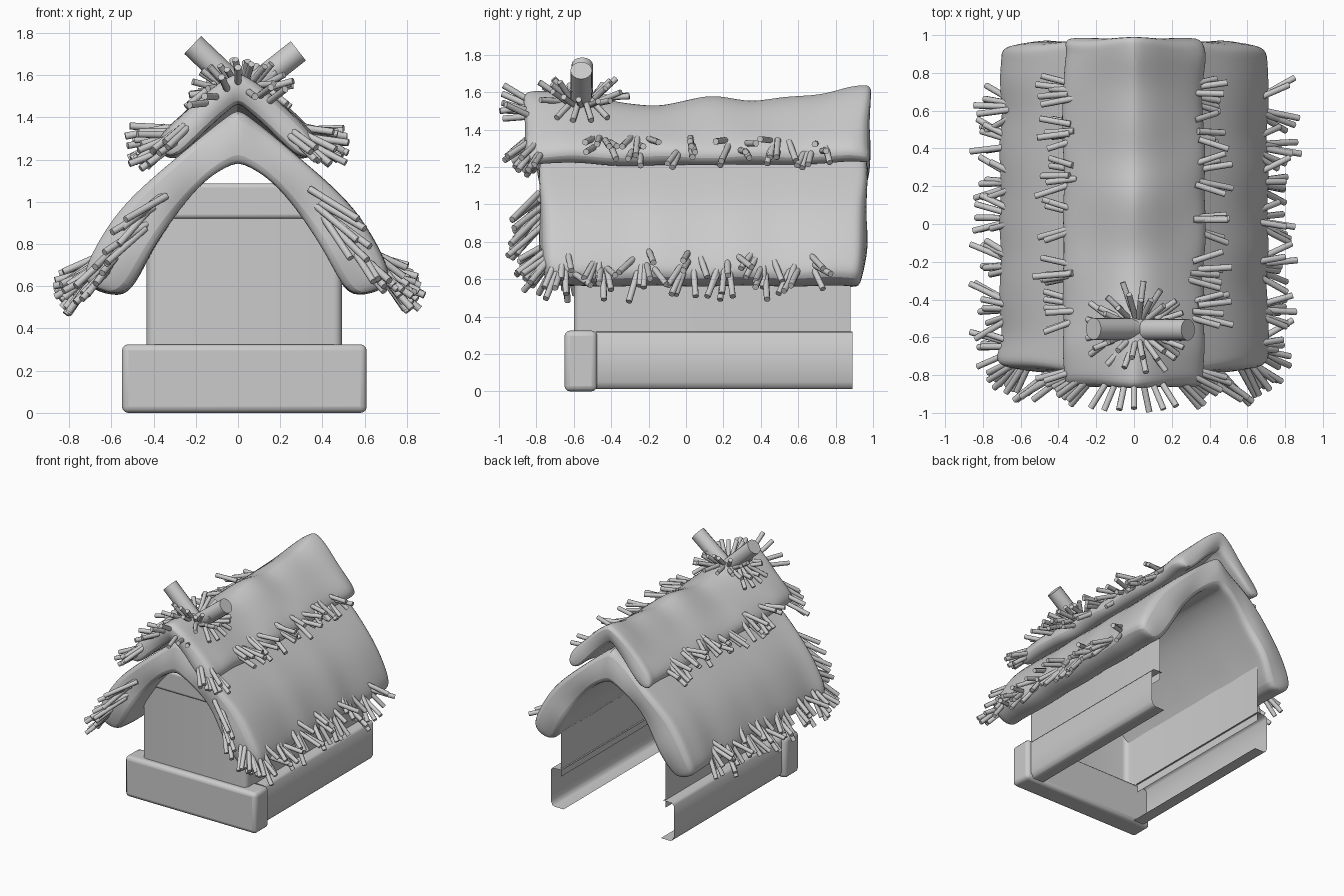
import bpy, bmesh, math, random
from mathutils import Vector

if "Cube" in bpy.data.objects:
    bpy.data.objects.remove(bpy.data.objects["Cube"])

rnd = random.Random(7)
CX = 0.03  # centre line of the house body


def make(name, bm, bevel=0, subsurf=0):
    bmesh.ops.recalc_face_normals(bm, faces=bm.faces)
    me = bpy.data.meshes.new(name)
    bm.to_mesh(me)
    bm.free()
    ob = bpy.data.objects.new(name, me)
    bpy.context.collection.objects.link(ob)
    if bevel:
        m = ob.modifiers.new("bevel", 'BEVEL')
        m.width, m.segments = bevel, 3
    if subsurf:
        m = ob.modifiers.new("smooth", 'SUBSURF')
        m.levels = m.render_levels = subsurf
    bpy.context.view_layer.objects.active = ob
    ob.select_set(True)
    bpy.ops.object.shade_smooth_by_angle(angle=math.radians(50))
    ob.select_set(False)
    return ob


def box(name, lo, hi, bevel):
    bm = bmesh.new()
    bmesh.ops.create_cube(bm, size=1)
    for v in bm.verts:
        v.co = Vector([lo[i] + (v.co[i] + .5) * (hi[i] - lo[i]) for i in range(3)])
    return make(name, bm, bevel=bevel)


def sheet(name, pts, offset):
    """Sweep an open outline along an offset vector."""
    bm = bmesh.new()
    a = [bm.verts.new(p) for p in pts]
    b = [bm.verts.new(Vector(p) + Vector(offset)) for p in pts]
    for i in range(len(pts) - 1):
        bm.faces.new((a[i], a[i + 1], b[i + 1], b[i]))
    return make(name, bm)


def roof(name, outer, inner, stations, ridge, wave, phase, zw, amp):
    """Loft a thick gable section along y with wavy eaves, ends and ridge."""
    full = lambda h: [(-x, z) for x, z in reversed(h[1:])] + h
    out, inn = full(outer), full(inner)
    n, xmax, bm, rings = len(out), max(p[0] for p in outer), bmesh.new(), []
    for k, (y, dz) in enumerate(zip(stations, ridge)):
        end = -1 if k < 2 else 1 if k >= len(stations) - 2 else 0
        ring = []
        for x, z in out + inn[::-1]:
            t = abs(x) / xmax
            s = wave * t ** 3 * math.sin(phase + y * 13 + (1 if x < 0 else 0))
            tuck = 0.025 * t ** 4 * abs(end)
            yy = y + end * amp * math.cos(2 * math.pi * (z - zw) / 0.38) - end * tuck
            ring.append(bm.verts.new((x + math.copysign(s - tuck * .5, x) * (t > 0), yy,
                                      z + dz * (1 - t) - s * .4)))
        rings.append(ring)
    m = 2 * n
    for a, b in zip(rings, rings[1:]):
        for i in range(m):
            bm.faces.new((a[i], a[(i + 1) % m], b[(i + 1) % m], b[i]))
    for r in (rings[0], rings[-1]):
        for i in range(n - 1):
            bm.faces.new((r[i], r[i + 1], r[m - 2 - i], r[m - 1 - i]))
    # Keep the underside of the ridge crisp
    crease = bm.edges.layers.float.new("crease_edge")
    for e in bm.edges:
        if all(abs(v.co.x) < 1e-5 for v in e.verts):
            e[crease] = .35
    return make(name, bm, subsurf=2)


def rod(bm, p, d, length, radius, sides=8):
    d = Vector(d).normalized()
    mat = Vector((0, 0, 1)).rotation_difference(d).to_matrix().to_4x4()
    mat.translation = Vector(p) + d * length / 2
    bmesh.ops.create_cone(bm, cap_ends=True, segments=sides, radius1=radius,
                          radius2=radius, depth=length, matrix=mat)


def j(a):
    return rnd.uniform(-a, a)


# Base: solid front beam and open channel side beams
box("front_base_beam", (-.55, -.65, 0), (.61, -.475, .325), .03)
channel = [(.45, .32), (.53, .318), (.545, .30), (.545, .05), (.53, .02), (.515, .012), (.43, .012)]
for side, name in ((1, "right_base_beam"), (-1, "left_base_beam")):
    sheet(name, [(CX + side * x, -.48, z) for x, z in channel], (0, 1.37, 0))

# Walls: U-shaped sheet open at the back, with rounded front corners
w, f, r = .463, -.6, .04
arc = [(w - r + r * math.cos(a), f + r - r * math.sin(a))
       for a in [i * math.pi / 8 for i in range(5)]]
half = [(w, .88)] + arc
outline = half + [(-x, y) for x, y in reversed(half)]
sheet("walls", [(CX + x, y, .26) for x, y in outline], (0, 0, .68))
box("front_lintel", (-.40, -.615, .92), (.42, -.5, 1.088), .02)

# Thatched roof: lower tier and ridge tier
roof("lower_roof",
     [(0, 1.44), (.1, 1.37), (.3, 1.20), (.49, 1.03), (.60, .88), (.69, .69), (.70, .60)],
     [(0, 1.19), (.13, 1.13), (.25, 1.00), (.34, .87), (.42, .74), (.50, .57), (.58, .555)],
     [-.79, -.73, -.6, -.45, -.3, -.15, 0, .15, .3, .45, .6, .75, .91, .975],
     [0] * 14, .028, .6, .77, .03)
roof("ridge_roof",
     [(0, 1.605), (.09, 1.565), (.2, 1.465), (.29, 1.38), (.35, 1.31), (.36, 1.25)],
     [(0, 1.465), (.08, 1.40), (.15, 1.335), (.21, 1.275), (.27, 1.22), (.32, 1.215)],
     [-.87, -.79, -.65, -.52, -.4, -.25, -.12, .08, .2, .35, .52, .72, .86, .93, .99],
     [0, .01, .0, -.01, -.05, -.07, -.08, -.02, -.02, -.06, -.02, -.02, .03, .04, .04],
     .03, 0, 1.25, .015)

# Straw tufts along the eaves, on left and right
lower, upper, gable = bmesh.new(), bmesh.new(), bmesh.new()
for s in (1, -1):
    for yc in (-.65, -.45, -.22, .03, .22, .42, .62):
        for i in range(7):
            t, q = j(1), rnd.random()
            rod(lower, (s * (.70 - .06 * q), yc + t * .06, .62 + .14 * q),
                (s * .65, t * .4, -.55 + j(.4)), rnd.uniform(.16, .21), .017)
    for yc in (-.45, -.25, .02, .26, .5, .7):
        for i in range(6):
            t = j(1)
            rod(upper, (s * (.315 + j(.03)), yc + t * .06, 1.32 + j(.04)),
                (s * .8, t * .3, -.35 + j(.4)), rnd.uniform(.16, .2), .017)
    # Front corners of both tiers
    for i in range(9):
        t = i / 8
        rod(lower, (s * (.63 - t * .06 + j(.02)), -.74 + j(.02), .68 + t * .1 + j(.04)),
            (s * (.7 - .3 * t), -.35 - .5 * t, -.6 + j(.15)), rnd.uniform(.18, .24), .017)
        rod(upper, (s * (.32 - t * .1), -.77 - t * .05, 1.28 + t * .08 + j(.04)),
            (s * (.8 - .3 * t), -.2 - .4 * t, -.45 + j(.15)), rnd.uniform(.18, .24), .017)
    # Tufts on the lower gable edge
    for i in range(6):
        rod(gable, (s * (.34 + .02 * i), -.77 + j(.02), 1.04 - .03 * i + j(.03)),
            (s * (.65 + j(.2)), -.5, -.55 + j(.2)), rnd.uniform(.26, .32), .017)
# Tuft at the ridge front
for i in range(7):
    t = (i - 3) / 3
    rod(gable, (t * .14, -.83, 1.55 - abs(t) * .08),
        (t * .5, -.8, .2 + j(.35)), .17, .017)
make("lower_eave_straw", lower)
make("ridge_eave_straw", upper)
make("gable_straw", gable)

# Ridge crossing: two log ends ringed by straw
for p, d, n, name in (((.05, -.56, 1.53), (.21, 0, .165), .30, "right_log_end"),
                      ((.01, -.555, 1.53), (-.2, 0, .19), .31, "left_log_end")):
    bm = bmesh.new()
    rod(bm, p, d, n, .058, 16)
    make(name, bm)
bm = bmesh.new()
for i in range(34):
    a = i * 2 * math.pi / 17 + j(.1)
    c, sn, up = math.cos(a), math.sin(a), (.3 if i < 17 else .9)
    rad = .10 if i < 17 else .06
    rod(bm, (.02 + c * rad, -.555 + sn * rad, 1.575 - abs(c) * .05),
        (c, sn * .8, up + j(.25) - .2 * abs(c)), rnd.uniform(.13, .17), .016)
# Straw hanging down the slopes below the crossing
for s in (1, -1):
    for i in range(4):
        rod(bm, (s * .11, -.6 + .03 * i, 1.56), (s * .5, (i - 1.5) * .25, -.4), .18, .016)
make("crossing_straw", bm)
